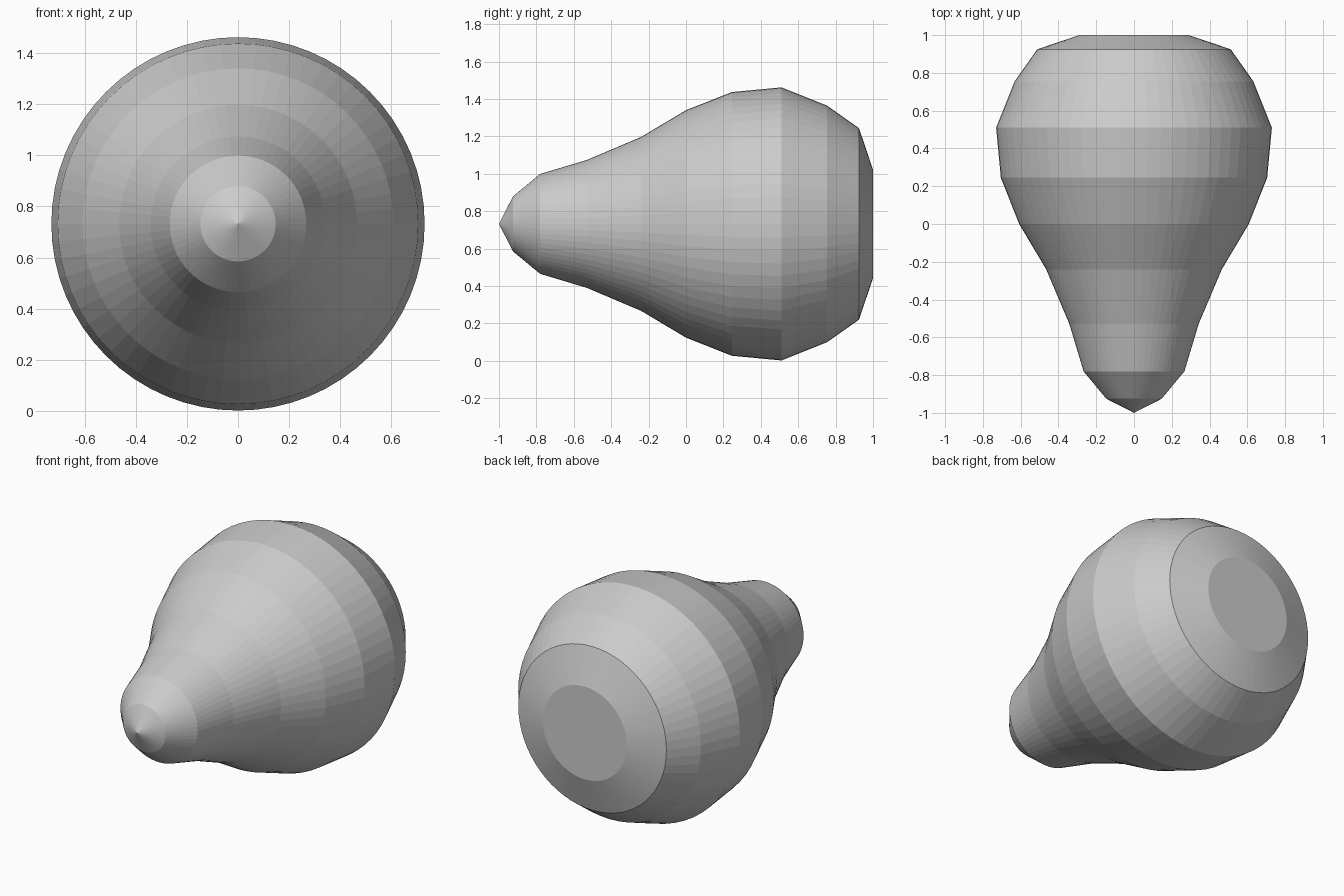
import bpy, bmesh, math
from mathutils import Matrix

cube = bpy.data.objects.get("Cube")
if cube:
    bpy.data.objects.remove(cube, do_unlink=True)

# Plain grey finish
grey = bpy.data.materials.new("plain grey")
grey.use_nodes = True
colour = (0.6, 0.6, 0.6, 1)
grey.diffuse_color = colour
grey.node_tree.nodes["Principled BSDF"].inputs["Base Color"].default_value = colour

# Body outline from the pointed tip to the flat base: (y, radius)
AXIS_HEIGHT = 0.732
SEGMENTS = 64
profile = [(-1, 0), (-0.925, 0.147), (-0.78, 0.267), (-0.53, 0.342),
           (-0.24, 0.465), (0, 0.608), (0.245, 0.705), (0.51, 0.73),
           (0.755, 0.632), (0.925, 0.512), (1, 0.29), (1, 0)]

# Spin the outline around the lengthwise axis
bm = bmesh.new()
verts = [bm.verts.new((0, y, r)) for y, r in profile]
edges = [bm.edges.new(pair) for pair in zip(verts, verts[1:])]
bmesh.ops.spin(bm, geom=verts + edges, cent=(0, 0, 0), axis=(0, 1, 0),
               angle=math.tau, steps=SEGMENTS, use_duplicate=False)
bmesh.ops.remove_doubles(bm, verts=bm.verts, dist=0.0005)
bmesh.ops.recalc_face_normals(bm, faces=bm.faces)
bmesh.ops.transform(bm, matrix=Matrix.Translation((0, 0, AXIS_HEIGHT)), verts=bm.verts)

mesh = bpy.data.meshes.new("bulb_body")
bm.to_mesh(mesh)
bm.free()
mesh.materials.append(grey)
body = bpy.data.objects.new("bulb_body", mesh)
bpy.context.collection.objects.link(body)
